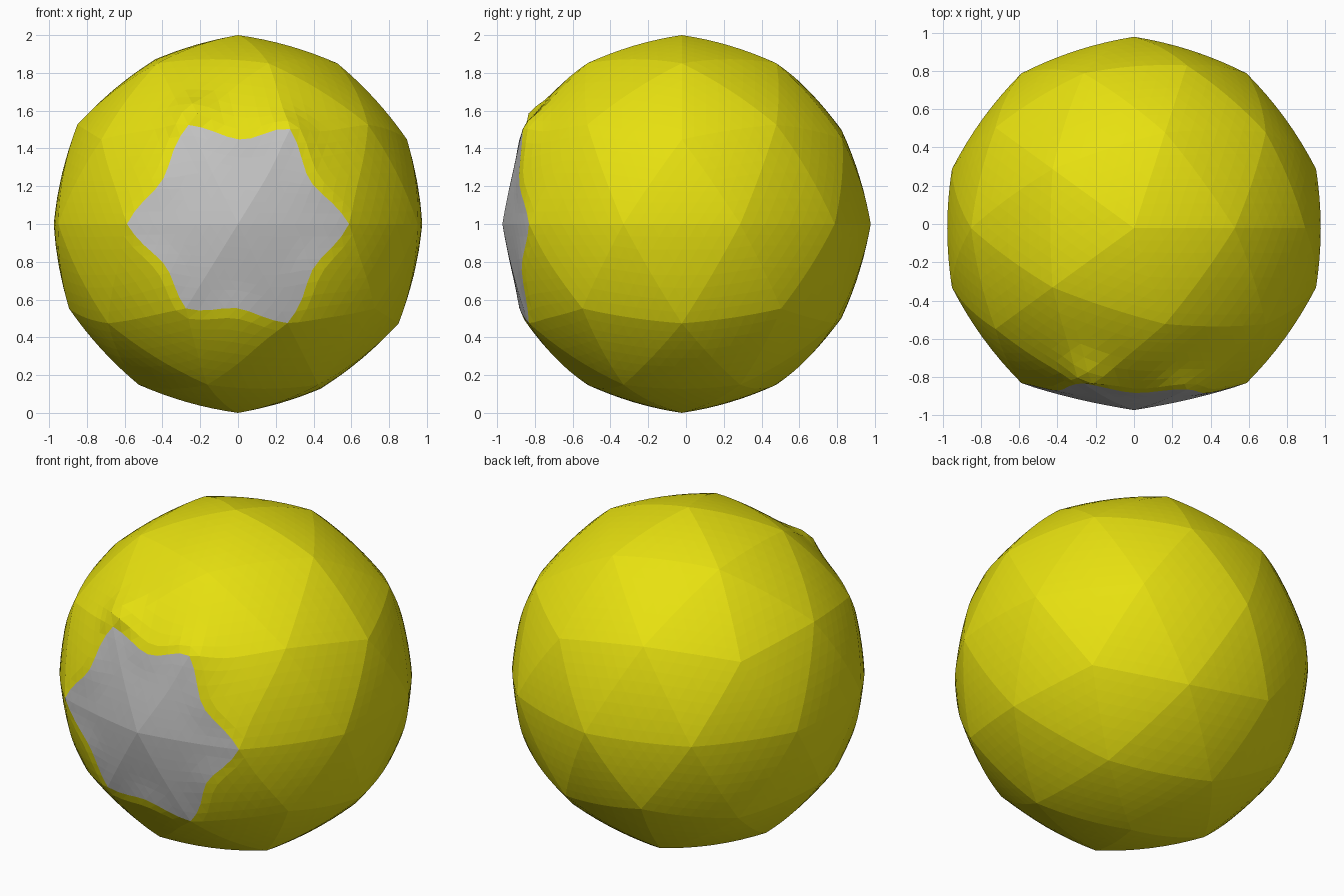
import bpy, bmesh, math
from mathutils import Vector

if "Cube" in bpy.data.objects:
    bpy.data.objects.remove(bpy.data.objects["Cube"])


def material(name, color):
    m = bpy.data.materials.new(name)
    m.use_nodes = True
    m.diffuse_color = color
    m.node_tree.nodes["Principled BSDF"].inputs["Base Color"].default_value = color
    return m


def falloff(distance, width):
    return math.exp(-(distance / width) ** 2)


# Coarse icosphere; the six triangles around the front vertex form the visor
bm = bmesh.new()
bmesh.ops.create_icosphere(bm, subdivisions=2, radius=1)
front = min(bm.verts, key=lambda v: v.co.y)
for f in bm.faces:
    f.material_index = 1 if front in f.verts else 0
bmesh.ops.subdivide_edges(bm, edges=bm.edges[:], cuts=7, use_grid_fill=True)
bmesh.ops.triangulate(bm, faces=[f for f in bm.faces if len(f.verts) > 3])

brow = Vector((-0.24, -0.76, 0.59))
corner = Vector((0.28, -0.85, 0.45))
for v in bm.verts:
    # Half-inflated triangles keep the vertices slightly pointed
    p = v.co.lerp(v.co.normalized(), 0.5)
    in_visor = any(f.material_index for f in v.link_faces)
    if p.y < 0:
        # Visor edges curve inward between its six corners
        r, a = math.hypot(p.x, p.z), math.atan2(p.z, p.x)
        pinch = 1 - 0.13 * math.sin(3 * a) ** 2 * falloff(r - 0.5, 0.17)
        p = Vector((p.x * pinch, p.y, p.z * pinch)).normalized() * p.length
        # Raised visor corner and brow bump
        p.z += 0.055 * falloff((p - corner).length, 0.15)
        if in_visor:
            p.y += 0.05 * max(0, 1 - (r / 0.58) ** 2)
        else:
            p += p.normalized() * 0.04 * falloff((p - brow).length, 0.12)
    v.co = p + Vector((0, -0.022, 1))

mesh = bpy.data.meshes.new("helmet_ball")
bm.to_mesh(mesh)
bm.free()
mesh.materials.append(material("yellow", (0.8, 0.75, 0.005, 1)))
mesh.materials.append(material("visor_grey", (0.55, 0.55, 0.55, 1)))
ball = bpy.data.objects.new("helmet_ball", mesh)
bpy.context.collection.objects.link(ball)
